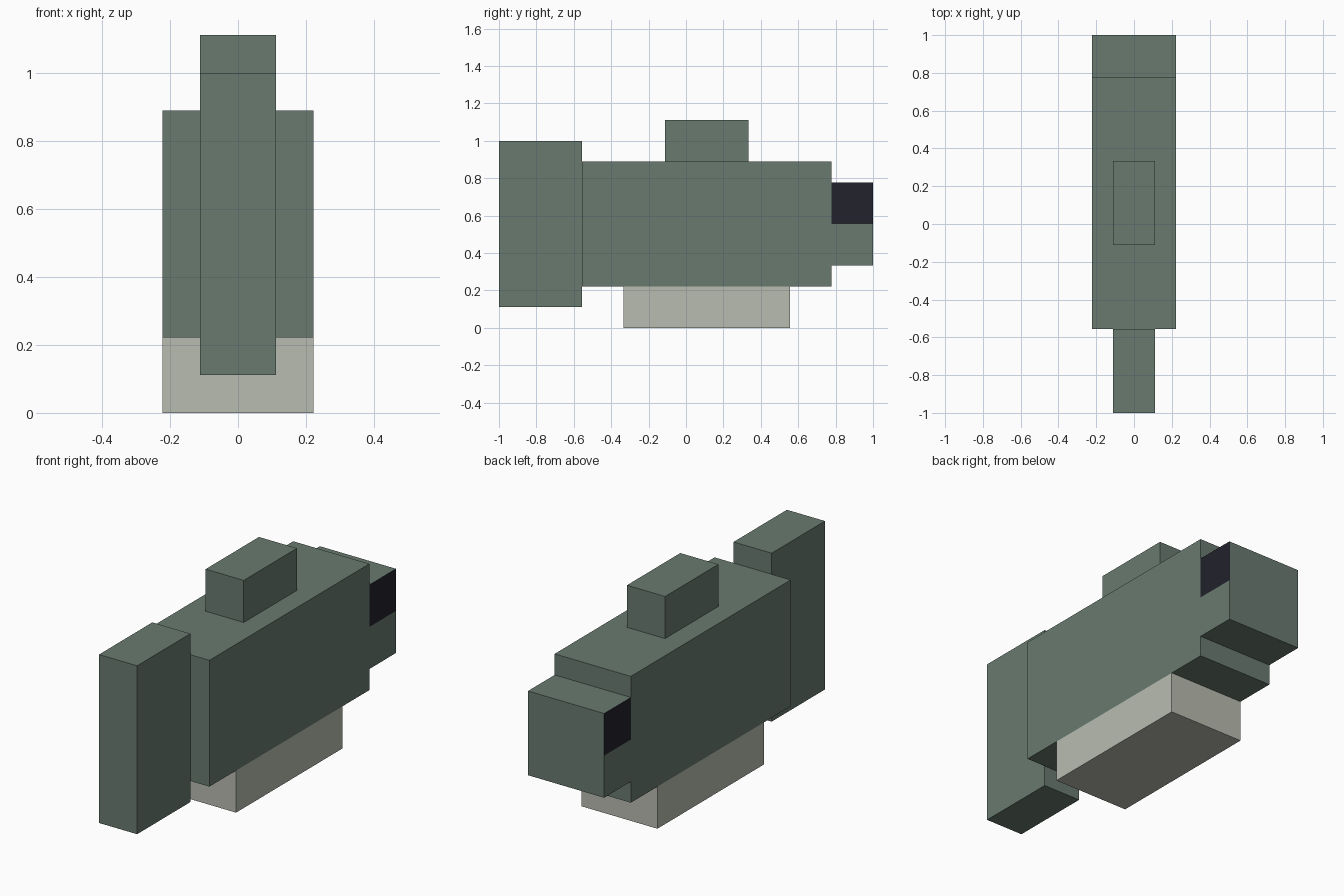
import bpy
import bmesh
from mathutils import Vector

default = bpy.data.objects.get("Cube")
if default:
    bpy.data.objects.remove(default, do_unlink=True)

U = 1 / 9  # block unit


def linear(c):
    c /= 255
    return c / 12.92 if c <= 0.04045 else ((c + 0.055) / 1.055) ** 2.4


def material(name, rgb):
    m = bpy.data.materials.new(name)
    m.use_nodes = True
    colour = (*[linear(c) for c in rgb], 1)
    m.diffuse_color = colour
    m.node_tree.nodes["Principled BSDF"].inputs["Base Color"].default_value = colour
    return m


green = material("grey green", (104, 122, 112))
pale = material("pale grey", (185, 188, 177))
dark = material("dark eye", (34, 34, 44))


def box(name, half_width, y, z, mat):
    """Box symmetric in x, spanning y and z ranges in block units."""
    bm = bmesh.new()
    bmesh.ops.create_cube(bm, size=1)
    size = Vector((2 * half_width, y[1] - y[0], z[1] - z[0])) * U
    centre = Vector((0, sum(y) / 2, sum(z) / 2)) * U
    bmesh.ops.scale(bm, vec=size, verts=bm.verts)
    bmesh.ops.translate(bm, vec=centre, verts=bm.verts)
    mesh = bpy.data.meshes.new(name)
    bm.to_mesh(mesh)
    bm.free()
    mesh.materials.append(mat)
    obj = bpy.data.objects.new(name, mesh)
    bpy.context.collection.objects.link(obj)
    return obj


box("body", 2, (-5, 7), (2, 8), green)
box("tail_fin", 1, (-9, -5), (1, 9), green)
box("top_fin", 1, (-1, 3), (8, 10), green)
box("belly", 2, (-3, 5), (0, 2), pale)
head = box("head", 2, (7, 9), (3, 7), green)

# Eyes: the upper half of each side of the head
eye_bottom = 5 * U
head.data.materials.append(dark)
bm = bmesh.new()
bm.from_mesh(head.data)
bmesh.ops.bisect_plane(bm, geom=bm.verts[:] + bm.edges[:] + bm.faces[:],
                       plane_co=(0, 0, eye_bottom), plane_no=(0, 0, 1))
bm.normal_update()
for f in bm.faces:
    if abs(f.normal.x) > 0.9 and f.calc_center_median().z > eye_bottom:
        f.material_index = 1
bm.to_mesh(head.data)
bm.free()
